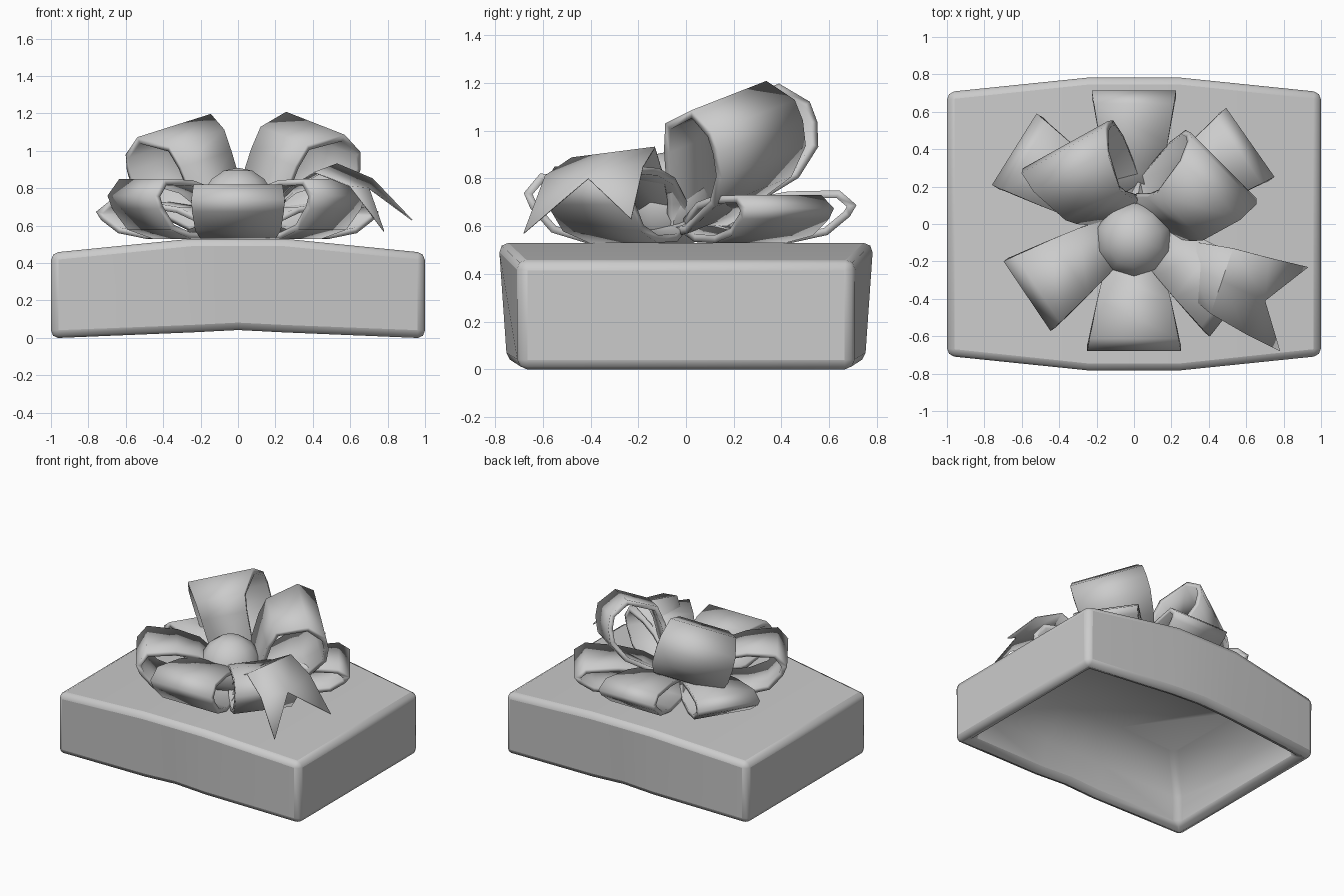
import bpy, bmesh
from math import sin, cos, radians
from mathutils import Vector

if "Cube" in bpy.data.objects:
    bpy.data.objects.remove(bpy.data.objects["Cube"])


def smooth(ob, angle):
    bpy.ops.object.select_all(action='DESELECT')
    ob.select_set(True)
    bpy.context.view_layer.objects.active = ob
    bpy.ops.object.shade_smooth_by_angle(angle=radians(angle))


def finish(name, verts, faces, thick=0, offset=0, bevel=0, angle=40):
    me = bpy.data.meshes.new(name)
    bm = bmesh.new()
    vs = [bm.verts.new(v) for v in verts]
    for f in faces:
        bm.faces.new([vs[i] for i in f])
    bmesh.ops.recalc_face_normals(bm, faces=bm.faces)
    bm.to_mesh(me)
    bm.free()
    ob = bpy.data.objects.new(name, me)
    bpy.context.collection.objects.link(ob)
    if thick:
        s = ob.modifiers.new("Thickness", 'SOLIDIFY')
        s.thickness = thick
        s.offset = offset
        s.use_even_offset = True
    if bevel:
        b = ob.modifiers.new("Bevel", 'BEVEL')
        b.width = bevel
        b.segments = 2
        b.limit_method = 'ANGLE'
        b.angle_limit = radians(50)
    smooth(ob, angle)
    return ob


# Box lid: stacked outline rings from the top, over the rim and up into the recess
xs = [-1, -.25, 0, .25, 1]
bulge = [0, .7, 1, .7, 0]  # how far each station is lifted


def ring(inset, depth_end, depth_mid, z_end, z_mid):
    pts = []
    for x, k in zip(xs, bulge):
        d = depth_end if k == 0 else depth_mid
        pts.append((x * (1 - inset) if k == 0 else x, -(d - inset),
                    z_end + (z_mid - z_end) * (k if z_mid < .2 else min(1, k * 2))))
    return pts + [(x, -y, z) for x, y, z in reversed(pts)]


rings = [ring(0, .705, .785, .455, .53), ring(0, .705, .75, 0, .042),
         ring(.08, .705, .75, 0, .042), ring(.12, .705, .75, .2, .25),
         ring(.32, .705, .75, .40, .46)]
verts = [v for r in rings for v in r]
faces = []
for k in range(4):
    for i in range(10):
        j = (i + 1) % 10
        faces.append((10 * k + i, 10 * k + j, 10 * k + 10 + j, 10 * k + 10 + i))
for base in (0, 40):
    faces += [(base + i, base + i + 1, base + 8 - i, base + 9 - i) for i in range(4)]
finish("box_lid", verts, faces, bevel=.045, angle=60)


# Bow loops: closed ribbon profile swept sideways, wider towards the outer end
def bow_loop(name, az, profile, z0, w_in, w_out, roll=0, power=1):
    a = radians(az)
    d = Vector((cos(a), sin(a), 0))
    side = Vector((sin(a), -cos(a), 0))
    up = side * sin(roll) + Vector((0, 0, cos(roll)))
    w = side * cos(roll) - Vector((0, 0, sin(roll)))
    rmax = max(p[0] for p in profile)
    verts = []
    for r, h in profile:
        half = (w_in + (w_out - w_in) * (r / rmax) ** power) / 2
        c = Vector((0, 0, z0)) + d * r + up * h
        verts += [c - w * half, c + w * half]
    n = len(profile)
    faces = [(2 * i, 2 * i + 1, (2 * i + 3) % (2 * n), (2 * i + 2) % (2 * n)) for i in range(n)]
    finish(name, verts, faces, .032, -1)


low = [(.12, .25), (.35, .02), (.62, 0), (.83, .15), (.96, .5), (1, .72), (.9, 1),
       (.6, .98), (.38, .85), (.12, .4)]
for name, az, reach, height, w_out in [
        ("front_loop", -90, .68, .29, .50), ("back_loop", 90, .715, .22, .45),
        ("front_left_loop", 214, .69, .32, .45), ("front_right_loop", -38, .69, .32, .45),
        ("back_left_loop", 148, .755, .20, .45), ("back_right_loop", 35, .76, .20, .45)]:
    bow_loop(name, az, [(r * reach, h * height) for r, h in low], .53, .1, w_out, power=.6)

high = [(.03, .04), (.1, .2), (.15, .43), (.2, .55), (.42, .62), (.54, .53), (.56, .44),
        (.55, .33), (.45, .2), (.2, .07)]
bow_loop("upper_right_loop", 45, high, .55, .28, .52, .27)
bow_loop("upper_left_loop", 119, [(r * .98, h * .98) for r, h in high], .55, .24, .54, -.27)

# Ribbon tail with a notched end
left = [(.12, -.06, .62), (.35, -.10, .83), (.53, -.13, .93), (.72, -.18, .85), (.93, -.23, .63)]
right = [(.10, -.22, .62), (.27, -.36, .80), (.41, -.48, .885), (.60, -.59, .81), (.78, -.68, .57)]
mid = [tuple((Vector(a) + Vector(b)) / 2) for a, b in zip(left[:4], right[:4])]
mid[3] = (.70, -.41, .80)
verts = left + right + mid
faces = []
for i in range(3):
    faces += [(i, i + 1, 11 + i, 10 + i), (10 + i, 11 + i, 6 + i, 5 + i)]
faces += [(3, 4, 13), (13, 9, 8)]
finish("ribbon_tail", verts, faces, .006)

# Centre knot
bpy.ops.mesh.primitive_uv_sphere_add(segments=10, ring_count=8, radius=.21, location=(0, -.085, .70))
knot = bpy.context.object
knot.name = "centre_knot"
smooth(knot, 50)
